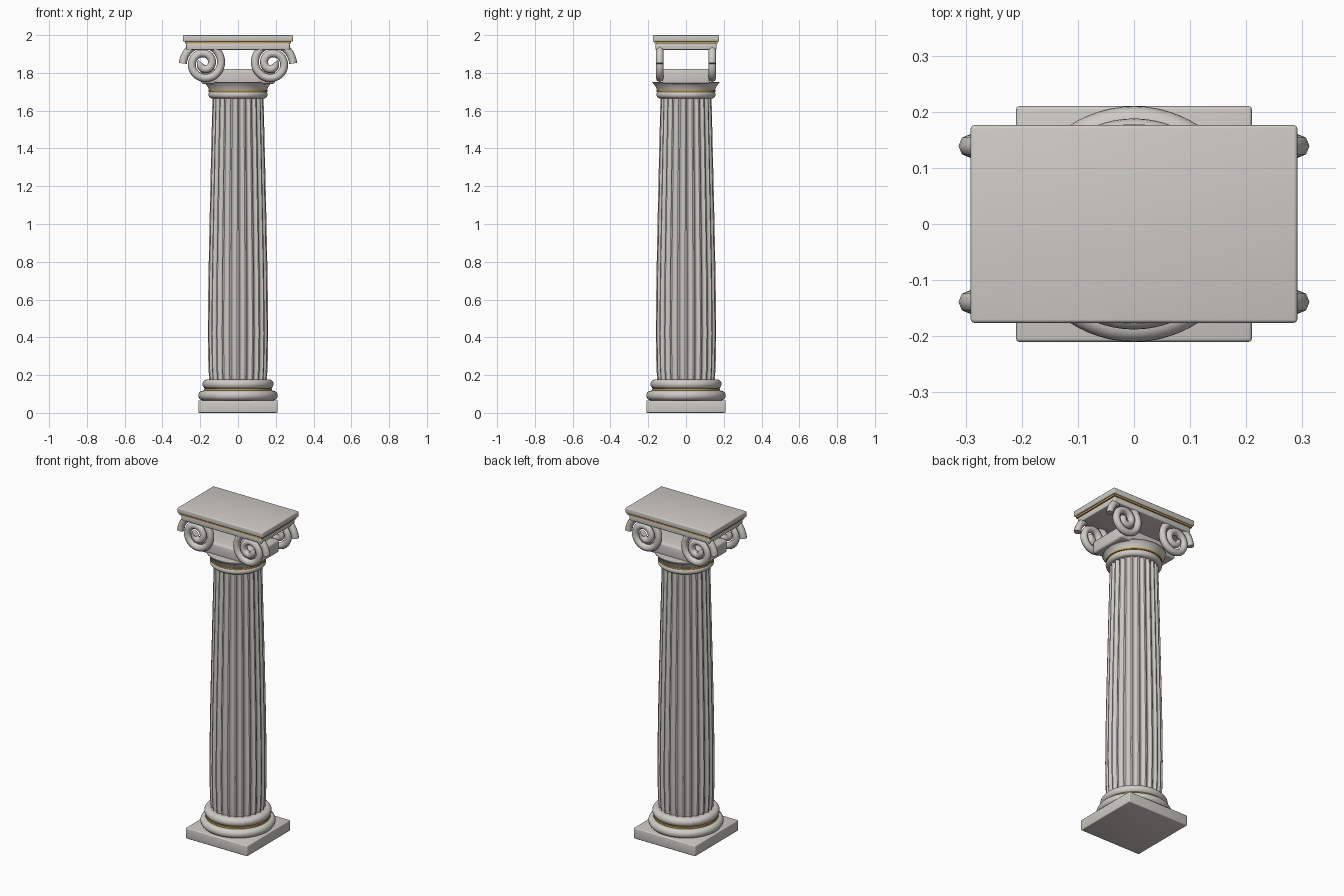
import bpy, bmesh, math
from math import sin, cos, pi, radians

cube = bpy.data.objects.get("Cube")
if cube:
    bpy.data.objects.remove(cube, do_unlink=True)


def material(name, color):
    m = bpy.data.materials.new(name)
    m.use_nodes = True
    m.diffuse_color = color
    m.node_tree.nodes["Principled BSDF"].inputs["Base Color"].default_value = color
    return m


STONE = material("warm grey stone", (0.62, 0.60, 0.56, 1))
GOLD = material("gilded trim", (0.55, 0.32, 0.08, 1))


def smooth(obj, angle=35):
    bpy.ops.object.select_all(action="DESELECT")
    obj.select_set(True)
    bpy.context.view_layer.objects.active = obj
    bpy.ops.object.shade_smooth_by_angle(angle=radians(angle))


def add_mesh(name, bm, mat):
    bmesh.ops.recalc_face_normals(bm, faces=bm.faces)
    mesh = bpy.data.meshes.new(name)
    bm.to_mesh(mesh)
    bm.free()
    mesh.materials.append(mat)
    obj = bpy.data.objects.new(name, mesh)
    bpy.context.collection.objects.link(obj)
    return obj


def slab(name, hx, hy, z0, z1, mat=STONE, bevel=0.006):
    bm = bmesh.new()
    bmesh.ops.create_cube(bm, size=1)
    for v in bm.verts:
        v.co = (v.co.x * 2 * hx, v.co.y * 2 * hy, z0 + (v.co.z + 0.5) * (z1 - z0))
    if bevel:
        bmesh.ops.bevel(bm, geom=bm.edges[:], offset=bevel, segments=3,
                        profile=0.5, affect="EDGES")
    smooth(add_mesh(name, bm, mat))


def skin(name, rings, mat, angle=35):
    """Bridge closed rings of points and cap both ends."""
    bm = bmesh.new()
    loops = [[bm.verts.new(p) for p in ring] for ring in rings]
    n = len(loops[0])
    for a, b in zip(loops, loops[1:]):
        for i in range(n):
            j = (i + 1) % n
            bm.faces.new((a[i], a[j], b[j], b[i]))
    bm.faces.new(loops[0][::-1])
    bm.faces.new(loops[-1])
    smooth(add_mesh(name, bm, mat), angle)


def lathe(name, profile, mat=STONE, n=64):
    skin(name, [[(r * cos(2 * pi * i / n), r * sin(2 * pi * i / n), z)
                 for i in range(n)] for r, z in profile], mat)


def bulge(radius, z0, z1, steps=10):
    """Half-round moulding profile reaching out to the radius."""
    h = (z1 - z0) / 2
    return [(radius - h + h * sin(pi * k / steps), z0 + h - h * cos(pi * k / steps))
            for k in range(steps + 1)]


# Base
slab("plinth", 0.21, 0.21, 0, 0.066)
lathe("lower_base_ring", bulge(0.21, 0.066, 0.118))
lathe("base_gilded_band", [(0.181, 0.116), (0.181, 0.129)], GOLD)
lathe("upper_base_ring", bulge(0.188, 0.127, 0.178))

# Fluted shaft with a gentle swelling
FLUTES, STEPS = 24, 8
rings = []
for z, r in [(0.17, 0.152), (0.24, 0.157), (0.42, 0.16), (0.7, 0.157),
             (1.0, 0.151), (1.35, 0.143), (1.68, 0.135)]:
    ring = []
    for i in range(FLUTES):
        for k in range(STEPS):
            t = k / (STEPS - 1)
            a = 2 * pi * (i + 0.1 + 0.8 * t) / FLUTES
            depth = 0.075 * r * sin(pi * t)
            ring.append(((r - depth) * cos(a), (r - depth) * sin(a), z))
    rings.append(ring)
skin("fluted_shaft", rings, STONE, 30)

# Neck and flared dish
lathe("neck_ring", bulge(0.157, 1.665, 1.705))
lathe("neck_gilded_band", [(0.157, 1.7), (0.157, 1.71)], GOLD)
lathe("flared_dish", [(0.153, 1.708), (0.157, 1.718), (0.163, 1.73),
                      (0.172, 1.742), (0.178, 1.748), (0.178, 1.752)])

# Block carrying the scrolls
slab("scroll_block", 0.195, 0.125, 1.742, 1.82, bevel=0.012)

# Scrolls at the four corners
TURNS, COUNT = 2.05, 80
for sx, side in ((1, "left"), (-1, "right")):
    for sy, end in ((-1, "front"), (1, "back")):
        curve = bpy.data.curves.new(f"{end}_{side}_scroll", "CURVE")
        curve.dimensions = "3D"
        curve.bevel_depth = 0.021
        curve.bevel_resolution = 2
        curve.use_fill_caps = True
        spline = curve.splines.new("POLY")
        spline.points.add(COUNT)
        for k, p in enumerate(spline.points):
            turn = TURNS * k / COUNT
            r = 0.113 - 0.048 * turn
            a = 2 * pi * turn
            p.co = (sx * (0.179 + r * cos(a)), sy * 0.139, 1.85 + r * sin(a), 1)
        curve.materials.append(STONE)
        obj = bpy.data.objects.new(curve.name, curve)
        bpy.context.collection.objects.link(obj)
        bpy.ops.object.select_all(action="DESELECT")
        obj.select_set(True)
        bpy.context.view_layer.objects.active = obj
        bpy.ops.object.convert(target="MESH")
        smooth(bpy.context.object, 50)

# Top slabs with gilded seam
slab("lower_top_slab", 0.274, 0.161, 1.922, 1.957)
slab("top_gilded_seam", 0.281, 0.167, 1.955, 1.968, GOLD, 0)
slab("upper_top_slab", 0.291, 0.176, 1.966, 2.0)
